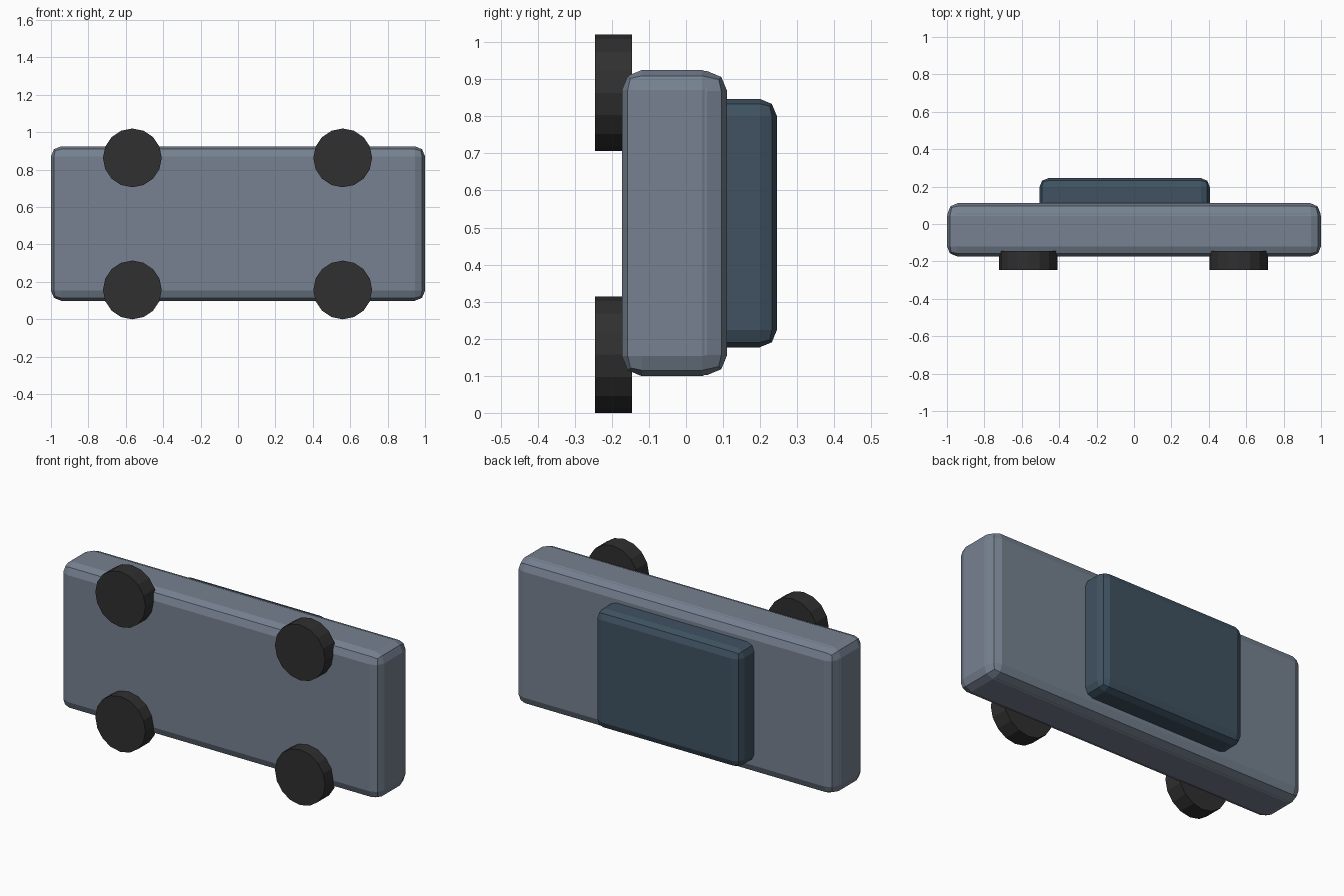
import bpy
import math

if "Cube" in bpy.data.objects:
    bpy.data.objects.remove(bpy.data.objects["Cube"])


def material(name, rgb):
    m = bpy.data.materials.new(name)
    m.diffuse_color = (*rgb, 1)
    m.use_nodes = True
    m.node_tree.nodes["Principled BSDF"].inputs["Base Color"].default_value = m.diffuse_color
    return m


paint = material("slate grey paint", (0.18, 0.22, 0.28))
glass = material("dark blue cabin", (0.05, 0.085, 0.12))
rubber = material("black rubber", (0.029, 0.029, 0.029))


def rounded_box(name, lo, hi, bevel, mat):
    bpy.ops.mesh.primitive_cube_add(
        size=1, location=[(a + b) / 2 for a, b in zip(lo, hi)])
    ob = bpy.context.object
    ob.name = name
    ob.scale = [b - a for a, b in zip(lo, hi)]
    bpy.ops.object.transform_apply(location=False, rotation=False, scale=True)
    mod = ob.modifiers.new("rounded edges", 'BEVEL')
    mod.width = bevel
    mod.segments = 2
    ob.data.materials.append(mat)
    return ob


# Body shell with a thin deck layered over its upper side
rounded_box("body", (-1, -0.173, 0.099), (1, 0.097, 0.925), 0.054, paint)
rounded_box("deck", (-0.997, -0.06, 0.102), (0.997, 0.111, 0.922), 0.054, paint)

# Cabin, set slightly off centre along the length
rounded_box("cabin", (-0.505, 0.0, 0.177), (0.405, 0.245, 0.847), 0.046, glass)

# Four wheels on the underside
for x, end in ((-0.565, "left"), (0.56, "right")):
    for z, level in ((0.157, "lower"), (0.863, "upper")):
        bpy.ops.mesh.primitive_cylinder_add(
            vertices=16, radius=0.157, depth=0.1,
            location=(x, -0.195, z), rotation=(math.pi / 2, 0, 0))
        wheel = bpy.context.object
        wheel.name = f"wheel_{level}_{end}"
        wheel.data.materials.append(rubber)
